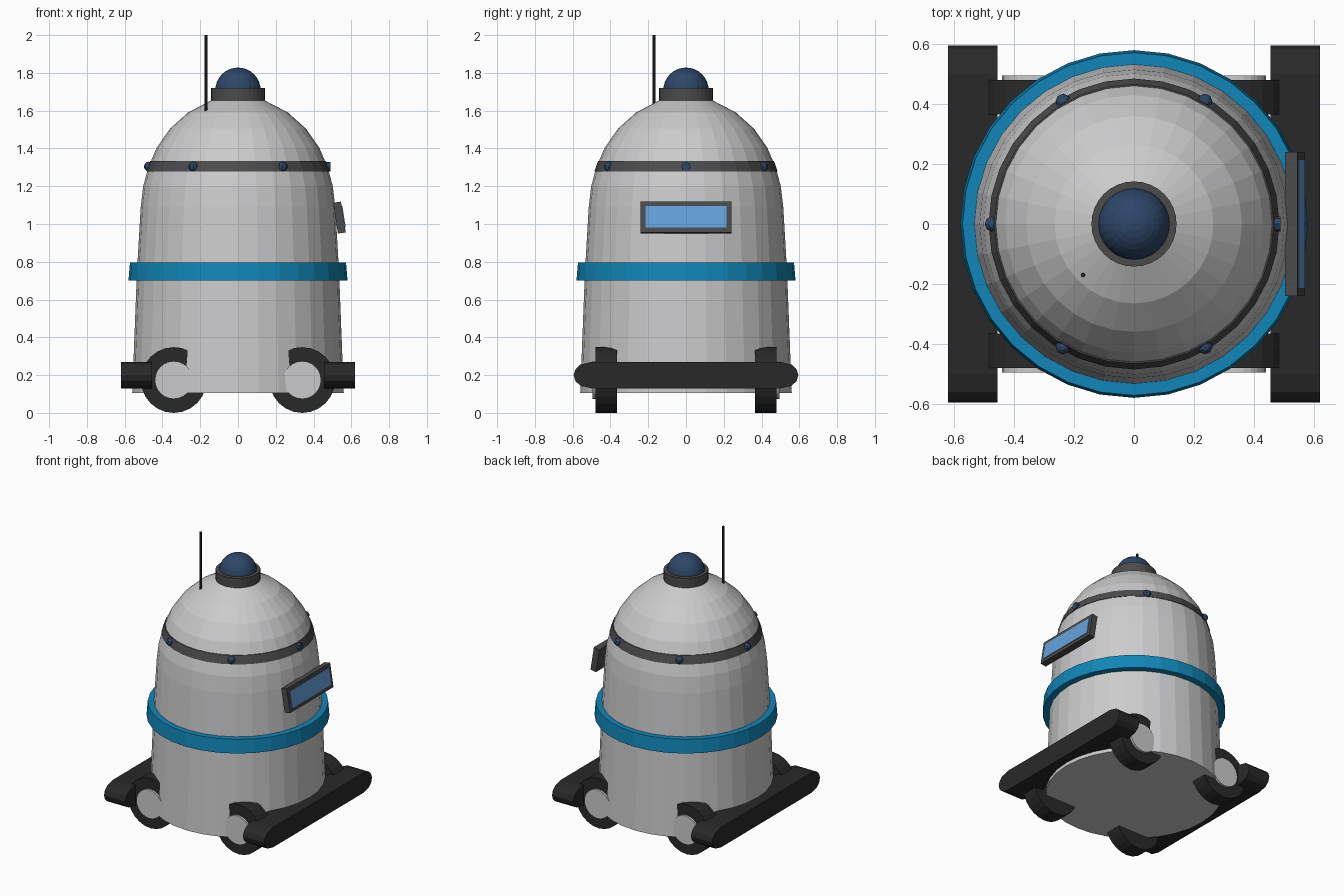
import bpy, bmesh
from math import pi, cos, sin, radians
from mathutils import Matrix, Vector

cube = bpy.data.objects.get("Cube")
if cube:
    bpy.data.objects.remove(cube, do_unlink=True)


def material(name, rgb):
    m = bpy.data.materials.new(name)
    m.use_nodes = True
    m.diffuse_color = (*rgb, 1)
    m.node_tree.nodes["Principled BSDF"].inputs["Base Color"].default_value = (*rgb, 1)
    return m


LIGHT = material("light grey shell", (0.6, 0.6, 0.61))
BLUE = material("bright blue trim", (0.005, 0.24, 0.48))
BLACK = material("black rubber", (0.022, 0.022, 0.022))
GREY = material("dark grey trim", (0.072, 0.07, 0.073))
NAVY = material("navy glass", (0.027, 0.062, 0.14))
SCREEN = material("screen blue", (0.13, 0.36, 0.72))


def finish(name, bm, mat):
    bmesh.ops.recalc_face_normals(bm, faces=bm.faces)
    mesh = bpy.data.meshes.new(name)
    bm.to_mesh(mesh)
    bm.free()
    mesh.materials.append(mat)
    obj = bpy.data.objects.new(name, mesh)
    bpy.context.collection.objects.link(obj)
    return obj


def lathe(name, profile, mat, closed=False, sides=32):
    """Spin (radius, height) points round z; open profiles are capped."""
    bm = bmesh.new()
    rings = [[bm.verts.new((r * cos(2 * pi * i / sides), r * sin(2 * pi * i / sides), z))
              for i in range(sides)] for r, z in profile]
    pairs = list(zip(rings, rings[1:]))
    if closed:
        pairs.append((rings[-1], rings[0]))
    else:
        bm.faces.new(rings[0])
        bm.faces.new(rings[-1])
    for a, b in pairs:
        for i in range(sides):
            j = (i + 1) % sides
            bm.faces.new((a[i], a[j], b[j], b[i]))
    return finish(name, bm, mat)


def cylinder(name, centre, axis, radius, length, mat, sides=24):
    bm = bmesh.new()
    turn = Vector((0, 0, 1)).rotation_difference(Vector(axis)).to_matrix().to_4x4()
    bmesh.ops.create_cone(bm, cap_ends=True, segments=sides, radius1=radius, radius2=radius,
                          depth=length, matrix=Matrix.Translation(centre) @ turn)
    return finish(name, bm, mat)


def ball(name, centre, radius, mat, u, v):
    bm = bmesh.new()
    bmesh.ops.create_uvsphere(bm, u_segments=u, v_segments=v, radius=radius,
                              matrix=Matrix.Translation(centre))
    return finish(name, bm, mat)


def box(name, size, matrix, mat):
    bm = bmesh.new()
    bmesh.ops.create_cube(bm, size=1, matrix=matrix @ Matrix.Diagonal((*size, 1)))
    return finish(name, bm, mat)


# Body shell with domed top
lathe("body_shell", [(0.56, 0.105), (0.535, 0.75), (0.515, 1.09), (0.502, 1.2), (0.475, 1.3),
                     (0.43, 1.405), (0.36, 1.505), (0.265, 1.59), (0.14, 1.655)], LIGHT)

# Trim bands
lathe("waist_band", [(0.58, 0.7), (0.572, 0.795), (0.525, 0.795), (0.525, 0.7)], BLUE, True)
lathe("dome_band", [(0.485, 1.278), (0.466, 1.333), (0.44, 1.333), (0.45, 1.278)], GREY, True)

# Studs round the dome band
cylinder("stud_side", (0.472, 0, 1.304), (1, 0, 0), 0.025, 0.035, NAVY, 8)
for i in range(1, 6):
    a = i * pi / 3
    ball(f"stud_{i}", (0.472 * cos(a), 0.472 * sin(a), 1.304), 0.026, NAVY, 8, 6)

# Top lamp and antenna
cylinder("lamp_collar", (0, 0, 1.686), (0, 0, 1), 0.142, 0.07, GREY, 32)
ball("lamp_dome", (0, 0, 1.708), 0.12, NAVY, 24, 16)
cylinder("antenna", (-0.17, -0.17, 1.79), (0, 0, 1), 0.008, 0.42, BLACK, 8)

# Tilted display panel on the +x side
tilt = Matrix.Translation((0.537, 0, 1.034)) @ Matrix.Rotation(radians(-9), 4, 'Y')
box("display_frame", (0.042, 0.48, 0.165), tilt, GREY)
box("display_screen", (0.008, 0.43, 0.115), tilt @ Matrix.Translation((0.021, 0, 0)), SCREEN)

# Side skids: rounded profile extruded across x
HALF = [(0.5, 0.27), (0.56, 0.255), (0.585, 0.232), (0.595, 0.2),
        (0.585, 0.168), (0.56, 0.145), (0.5, 0.13)]
OUTLINE = HALF + [(-y, z) for y, z in reversed(HALF)]
for side, label in ((1, "left"), (-1, "right")):
    bm = bmesh.new()
    face = bm.faces.new([bm.verts.new((side * 0.455, y, z)) for y, z in OUTLINE])
    new = bmesh.ops.extrude_face_region(bm, geom=[face])["geom"]
    bmesh.ops.translate(bm, vec=(side * 0.165, 0, 0),
                        verts=[g for g in new if isinstance(g, bmesh.types.BMVert)])
    # Extruding keeps the starting face as the inner cap
    if not face.is_valid or len(bm.faces) < len(OUTLINE) + 2:
        bm.faces.new([v for v in bm.verts if abs(abs(v.co.x) - 0.455) < 0.001])
    finish(f"{label}_skid", bm, BLACK)

    # Wheels with hubs
    for end, place in ((-1, "front"), (1, "back")):
        cylinder(f"{place}_{label}_wheel", (side * 0.34, end * 0.423, 0.174), (0, 1, 0),
                 0.174, 0.114, BLACK)
        cylinder(f"{place}_{label}_hub", (side * 0.34, end * 0.445, 0.174), (0, 1, 0),
                 0.1, 0.1, LIGHT)
